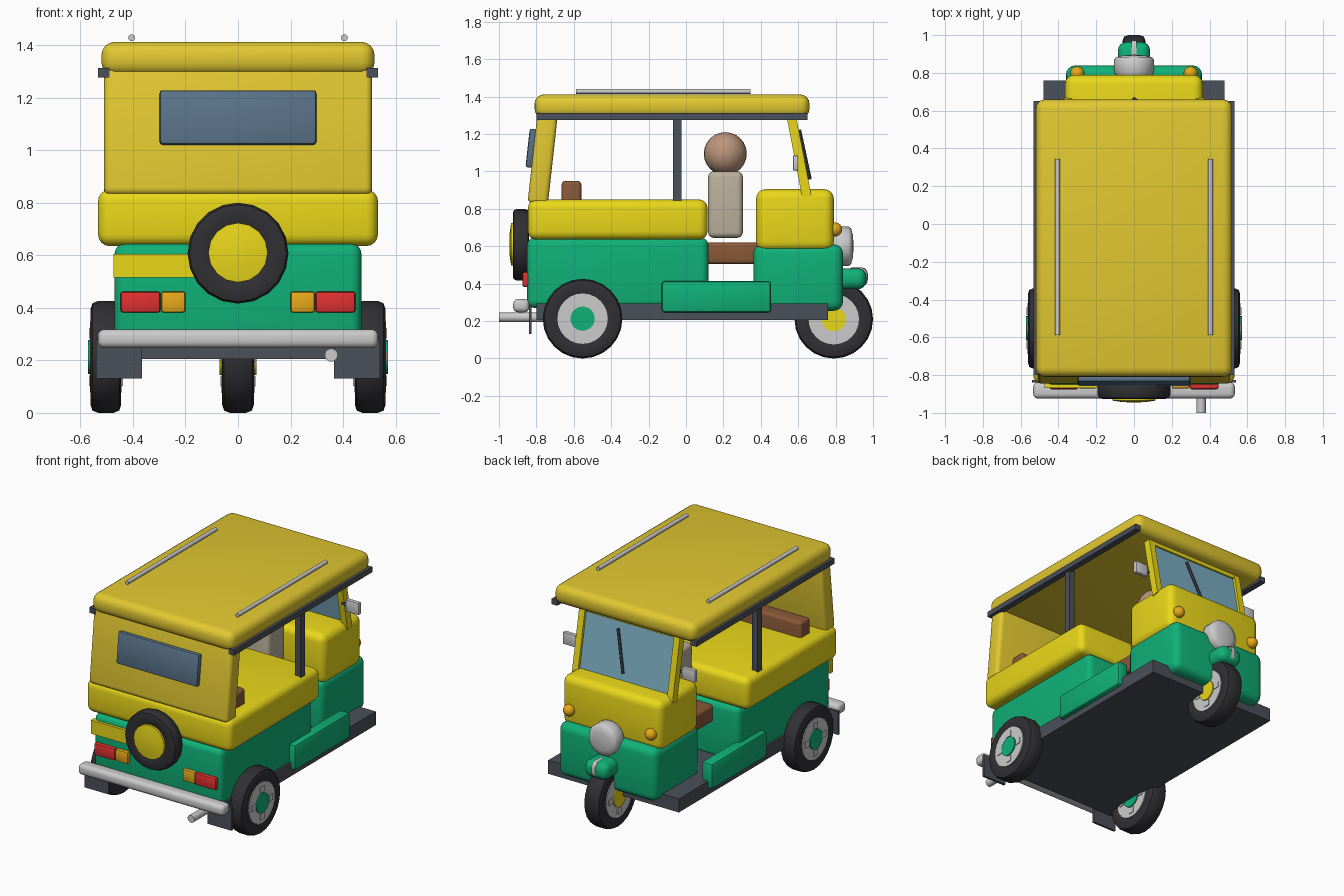
import bpy, bmesh, math
from mathutils import Matrix, Vector

if "Cube" in bpy.data.objects:
    bpy.data.objects.remove(bpy.data.objects["Cube"])


def mat(name, *rgb):
    m = bpy.data.materials.new(name)
    m.diffuse_color = (*rgb, 1)
    m.use_nodes = True
    m.node_tree.nodes["Principled BSDF"].inputs["Base Color"].default_value = m.diffuse_color
    return m


YELLOW = mat("yellow", .82, .68, .01)
CANVAS = mat("canvas_yellow", .76, .58, .03)
GREEN = mat("green", .005, .44, .19)
DARK = mat("dark_metal", .07, .08, .1)
RUBBER = mat("rubber", .03, .03, .035)
CHROME = mat("light_metal", .65, .65, .65)
GLASS = mat("windscreen_blue", .2, .42, .54)
TINT = mat("window_tint", .1, .17, .25)
RED = mat("red", .75, .03, .03)
AMBER = mat("amber", .8, .4, .01)
BROWN = mat("brown", .25, .1, .04)
SKIN = mat("skin", .5, .3, .2)
SHIRT = mat("shirt", .5, .44, .34)


def finish(bm, name, material, loc=(0, 0, 0), rot=(0, 0, 0)):
    bmesh.ops.recalc_face_normals(bm, faces=bm.faces)
    me = bpy.data.meshes.new(name)
    bm.to_mesh(me)
    bm.free()
    ob = bpy.data.objects.new(name, me)
    bpy.context.collection.objects.link(ob)
    ob.location, ob.rotation_euler = loc, rot
    me.materials.append(material)
    bpy.ops.object.select_all(action='DESELECT')
    ob.select_set(True)
    bpy.context.view_layer.objects.active = ob
    bpy.ops.object.shade_smooth_by_angle(angle=math.radians(40))
    return ob


def box(name, x, y, z, material, bevel=0.0, tilt=0.0, seg=4):
    """Rounded box from (min, max) ranges, tilted about x."""
    size = [r[1] - r[0] for r in (x, y, z)]
    bm = bmesh.new()
    bmesh.ops.create_cube(bm, size=1, matrix=Matrix.Diagonal((*size, 1)))
    if bevel:
        bmesh.ops.bevel(bm, geom=bm.edges[:], offset=bevel, segments=seg,
                        profile=.5, affect='EDGES')
    return finish(bm, name, material, [sum(r) / 2 for r in (x, y, z)], (tilt, 0, 0))


def pair(name, x, y, z, material, bevel=0.0, tilt=0.0, seg=2):
    """The same box on the right and left sides."""
    box("right_" + name, x, y, z, material, bevel, tilt, seg)
    box("left_" + name, (-x[1], -x[0]), y, z, material, bevel, tilt, seg)


def lathe(name, profile, material, loc, rot=(0, 0, 0), sides=24):
    """Spin (radius, height) points round local z."""
    bm = bmesh.new()
    vs = [bm.verts.new((r, 0, h)) for r, h in profile]
    es = [bm.edges.new(p) for p in zip(vs, vs[1:])]
    bmesh.ops.spin(bm, geom=vs + es, axis=(0, 0, 1), cent=(0, 0, 0),
                   steps=sides, angle=math.tau, use_duplicate=False)
    bmesh.ops.remove_doubles(bm, verts=bm.verts, dist=1e-5)
    return finish(bm, name, material, loc, rot)


def rod(name, a, b, r, material, sides=12):
    a, d = Vector(a), Vector(b) - Vector(a)
    return lathe(name, [(0, 0), (r, 0), (r, d.length), (0, d.length)], material,
                 a, d.to_track_quat('Z', 'Y').to_euler(), sides)


def ball(name, loc, r, material, sides=24):
    bm = bmesh.new()
    bmesh.ops.create_uvsphere(bm, u_segments=sides, v_segments=sides // 2, radius=r)
    return finish(bm, name, material, loc)


def tyre(name, r, w, loc, rot, sides=24):
    lathe(name, [(0, -w * .9), (r * .62, -w * .9), (r * .68, -w), (r * .86, -w), (r * .96, -w * .88),
                 (r, -w * .5), (r, w * .5), (r * .96, w * .88), (r * .86, w), (r * .68, w),
                 (r * .62, w * .9), (0, w * .9)], RUBBER, loc, rot, sides)


def wheel(name, x, y, r, w, hub):
    rot = (0, math.pi / 2, 0)
    tyre(name + "_tyre", r, w, (x, y, r), rot)
    for n, rad, half, m in (("rim", .135, w + .002, CHROME), ("hub", .065, w + .01, hub)):
        rod(f"{name}_{n}", (x - half, y, r), (x + half, y, r), rad, m, 24)
    for i in range(4):
        a = i * math.pi / 2
        cy, cz = y + .09 * math.cos(a), r + .09 * math.sin(a)
        box(f"{name}_spoke_{i}", (x - w - .007, x + w + .007), (cy - .02, cy + .02),
            (cz - .02, cz + .02), CHROME)


# Chassis and wheels
box("chassis", (-.48, .48), (-.8, .76), (.205, .295), DARK)
wheel("right_rear_wheel", .503, -.553, .213, .058, GREEN)
wheel("left_rear_wheel", -.503, -.553, .213, .058, GREEN)
wheel("front_wheel", 0, .79, .21, .06, YELLOW)

# Passenger body, side steps and seat
box("rear_body_lower", (-.47, .47), (-.85, .12), (.27, .645), GREEN, .04)
box("rear_body_upper", (-.533, .533), (-.845, .115), (.635, .85), YELLOW, .045)
pair("side_step", (.43, .51), (-.13, .455), (.245, .415), GREEN, .018)
box("passenger_backrest", (-.45, .45), (-.665, -.56), (.6, .95), BROWN, .02)

# Driver cab
box("cab_lower", (-.36, .36), (.36, .84), (.255, .61), GREEN, .05)
box("cab_upper", (-.365, .365), (.375, .79), (.575, .905), YELLOW, .05)
box("driver_seat", (-.28, .28), (.09, .42), (.505, .62), BROWN, .02)
box("driver_torso", (-.14, .14), (.118, .304), (.645, 1.0), SHIRT, .03)
ball("driver_head", (0, .21, 1.095), .115, SKIN)

# Roof, canopy and pillars
box("roof", (-.52, .52), (-.81, .66), (1.285, 1.412), CANVAS, .05)
box("rear_canopy", (-.51, .51), (-.82, -.711), (.825, 1.325), CANVAS, .025, -.11)
box("rear_window", (-.298, .298), (-.847, -.81), (1.02, 1.228), TINT, .012, -.11, 2)
pair("roof_rail", (.49, .532), (-.8, .65), (1.276, 1.312), DARK)
pair("pillar", (.468, .51), (-.07, -.024), (.8, 1.29), DARK)
for s, n in ((1, "right"), (-1, "left")):
    rod(n + "_roof_rack", (s * .405, -.587, 1.428), (s * .405, .345, 1.428), .013, CHROME)

# Windscreen, wiper and mirrors
pair("windscreen_post", (.327, .37), (.58, .63), (.86, 1.295), YELLOW, 0, .19)
box("windscreen", (-.34, .34), (.598, .613), (.86, 1.295), GLASS, 0, .19)
box("windscreen_header", (-.36, .36), (.545, .59), (1.26, 1.295), YELLOW)
rod("wiper", (0, .662, .96), (.075, .606, 1.22), .01, DARK, 8)
pair("mirror", (.39, .485), (.572, .6), (1.005, 1.085), CHROME, .005)
pair("mirror_arm", (.35, .4), (.58, .592), (1.04, 1.055), DARK)

# Headlight, turn signals and front mudguard
lathe("headlight", [(0, 0), (.095, 0), (.105, .015), (.105, .085), (.095, .098), (.06, .107), (0, .112)],
      CHROME, (0, .785, .6), (-math.pi / 2, 0, 0), 24)
for s, n in ((1, "right"), (-1, "left")):
    ball(n + "_turn_signal", (s * .3, .797, .69), .038, AMBER, 16)
box("front_mudguard", (-.085, .085), (.78, .964), (.37, .482), GREEN, .045)
box("mudguard_stripe", (-.022, .022), (.86, .972), (.385, .487), CHROME, .035)

# Tail lights, plate, bumper, flaps and exhaust
pair("tail_light", (.295, .447), (-.875, -.835), (.382, .462), RED, .01)
pair("tail_signal", (.2, .293), (-.872, -.835), (.382, .462), AMBER, .01)
box("rear_plate", (-.473, -.15), (-.868, -.835), (.515, .605), YELLOW)
box("rear_bumper", (-.534, .534), (-.924, -.838), (.247, .318), CHROME, .026)
pair("mud_flap", (.365, .54), (-.84, -.825), (.13, .285), DARK)
rod("exhaust", (.355, -1, .22), (.355, -.7, .22), .025, CHROME, 16)

# Spare wheel
back = (math.pi / 2, 0, 0)
tyre("spare_tyre", .192, .043, (0, -.883, .608), back, 20)
lathe("spare_hub", [(0, 0), (.115, 0), (.113, .095), (.06, .103), (0, .105)], YELLOW,
      (0, -.84, .61), back, 16)
